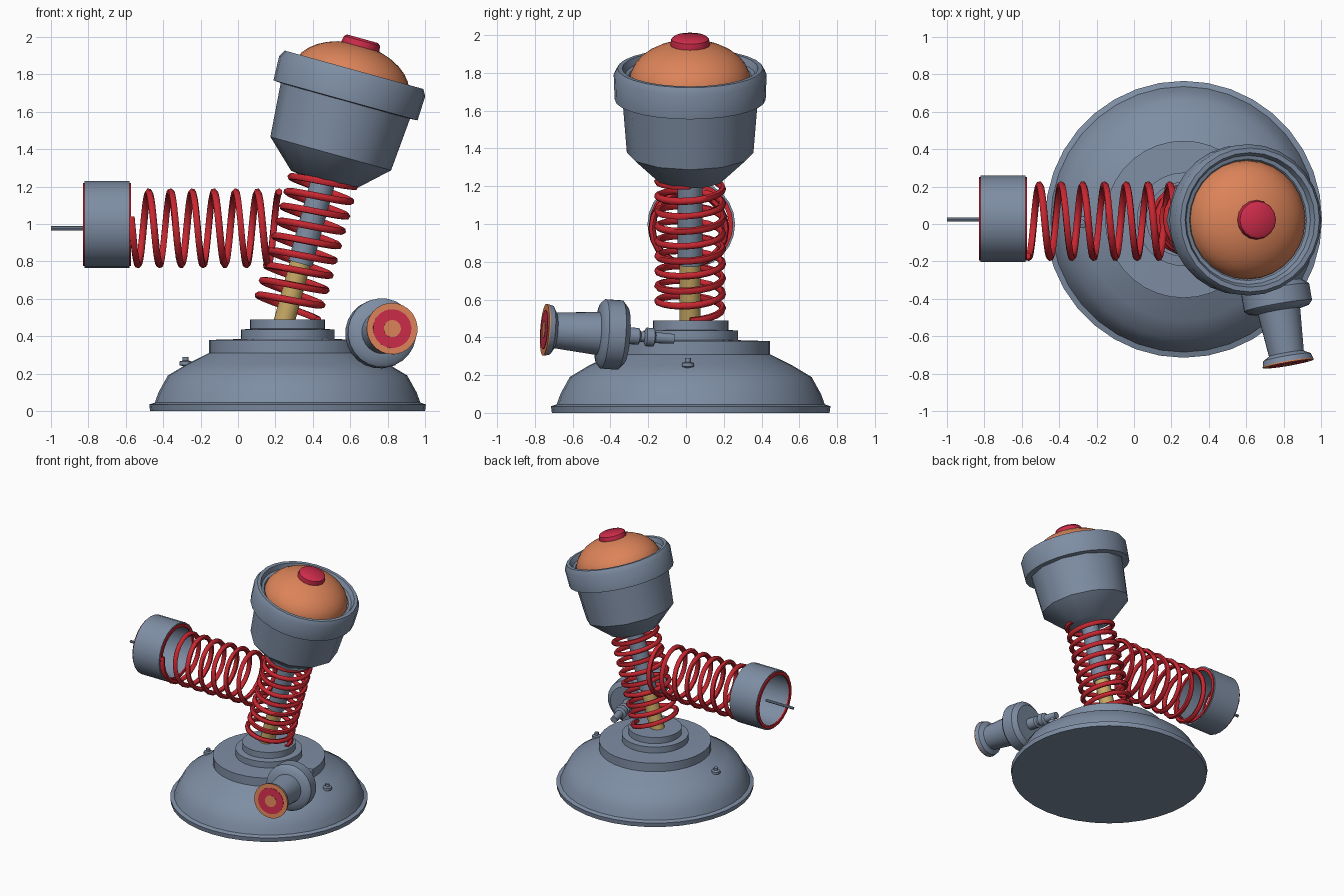
import bpy, bmesh, math
from mathutils import Vector

cube = bpy.data.objects.get("Cube")
if cube:
    bpy.data.objects.remove(cube, do_unlink=True)


def material(name, rgb):
    m = bpy.data.materials.new(name)
    m.use_nodes = True
    m.diffuse_color = (*rgb, 1)
    m.node_tree.nodes["Principled BSDF"].inputs["Base Color"].default_value = (*rgb, 1)
    return m


STEEL = material("blue_grey_metal", (0.21, 0.27, 0.37))
ORANGE = material("orange", (0.72, 0.23, 0.10))
CRIMSON = material("crimson", (0.62, 0.025, 0.07))
RED = material("spring_red", (0.58, 0.02, 0.03))
BRASS = material("brass", (0.58, 0.40, 0.13))


def smooth(ob, angle=40):
    bpy.ops.object.select_all(action="DESELECT")
    ob.select_set(True)
    bpy.context.view_layer.objects.active = ob
    bpy.ops.object.shade_smooth_by_angle(angle=math.radians(angle))


def lathe(name, profile, origin, axis, mat, sides=32, closed=False):
    """Revolve (radius, distance) points around an axis through origin."""
    bm = bmesh.new()
    rings = []
    for r, h in profile:
        n = 1 if r == 0 else sides
        rings.append([bm.verts.new((r * math.cos(math.tau * i / sides),
                                    r * math.sin(math.tau * i / sides), h))
                      for i in range(n)])
    pairs = list(zip(rings, rings[1:]))
    if closed:
        pairs.append((rings[-1], rings[0]))
    for a, b in pairs:
        for i in range(sides):
            j = (i + 1) % sides
            corners = [a[i % len(a)], a[j % len(a)], b[j % len(b)], b[i % len(b)]]
            bm.faces.new(list(dict.fromkeys(corners)))
    bmesh.ops.recalc_face_normals(bm, faces=bm.faces)
    mesh = bpy.data.meshes.new(name)
    bm.to_mesh(mesh)
    bm.free()
    mesh.materials.append(mat)
    ob = bpy.data.objects.new(name, mesh)
    bpy.context.collection.objects.link(ob)
    ob.location = origin
    ob.rotation_mode = "QUATERNION"
    ob.rotation_quaternion = Vector((0, 0, 1)).rotation_difference(Vector(axis))
    smooth(ob)
    return ob


def rod(name, r, a, b, origin, axis, mat, sides=16):
    return lathe(name, [(0, a), (r, a), (r, b), (0, b)], origin, axis, mat, sides)


def spring(name, radius, wire, length, turns, origin, axis, phase=0.0):
    """Coiled wire running along an axis."""
    curve = bpy.data.curves.new(name, "CURVE")
    curve.dimensions = "3D"
    curve.bevel_depth = wire
    curve.bevel_resolution = 1
    curve.use_fill_caps = True
    steps = int(turns * 20)
    line = curve.splines.new("POLY")
    line.points.add(steps)
    for i, p in enumerate(line.points):
        t = i / steps
        a = phase + math.tau * turns * t
        p.co = (radius * math.cos(a), radius * math.sin(a), length * t, 1)
    curve.materials.append(RED)
    ob = bpy.data.objects.new(name, curve)
    bpy.context.collection.objects.link(ob)
    ob.location = origin
    ob.rotation_mode = "QUATERNION"
    ob.rotation_quaternion = Vector((0, 0, 1)).rotation_difference(Vector(axis))
    bpy.ops.object.select_all(action="DESELECT")
    ob.select_set(True)
    bpy.context.view_layer.objects.active = ob
    bpy.ops.object.convert(target="MESH")
    smooth(bpy.context.object, 60)


# Domed base with stepped collar
UP = (0, 0, 1)
lathe("base", [(0, 0), (0.735, 0), (0.74, 0.035), (0.71, 0.045), (0.69, 0.10),
               (0.64, 0.19), (0.54, 0.25), (0.42, 0.31), (0.42, 0.38), (0.25, 0.385),
               (0.25, 0.435), (0.2, 0.44), (0.2, 0.49), (0, 0.49)],
      (0.265, 0.025, 0), UP, STEEL, 36)

# Small bolts on both flanks of the base
for side, x in (("right", -0.28), ("left", 0.81)):
    lathe(side + "_bolt", [(0, 0.20), (0.015, 0.20), (0.015, 0.24), (0.033, 0.245),
                           (0.033, 0.265), (0.016, 0.27), (0.016, 0.29), (0, 0.29)],
          (x, 0.01, 0), UP, STEEL, 10)

# Leaning stem, its spring and the head share one axis
FOOT = Vector((0.25, 0.022, 0.49))
LEAN = Vector((math.sin(math.radians(15.5)), 0, math.cos(math.radians(15.5))))
rod("lower_stem", 0.056, -0.02, 0.34, FOOT, LEAN, BRASS)
rod("upper_stem", 0.066, 0.31, 0.80, FOOT, LEAN, STEEL)
spring("stem_spring", 0.172, 0.019, 0.74, 9, FOOT + LEAN * 0.045, LEAN)

# Cup-shaped head with a raised rim
lathe("head_cup", [(0, 0.75), (0.18, 0.775), (0.335, 0.92), (0.36, 1.23), (0, 1.23)],
      FOOT, LEAN, STEEL, 12)
lathe("head_rim", [(0.33, 1.21), (0.40, 1.215), (0.405, 1.35), (0.385, 1.385),
                   (0.36, 1.385), (0.345, 1.35), (0.325, 1.345), (0.30, 1.31)],
      FOOT, LEAN, STEEL, 28, closed=True)
dome = [(0.32 * math.cos(math.pi * i / 16), 1.32 + 0.205 * math.sin(math.pi * i / 16))
        for i in range(8)]
lathe("dome", [(0, 1.32)] + dome + [(0, 1.525)], FOOT, LEAN, ORANGE, 28)
lathe("top_button", [(0, 1.48), (0.10, 1.48), (0.106, 1.51), (0.10, 1.545),
                     (0.085, 1.557), (0, 1.557)], FOOT, LEAN, CRIMSON, 16)

# Side spring with an open sleeve and a needle
ACROSS = (-1, 0, 0)
spring("side_spring", 0.195, 0.019, 0.79, 6.8, (0.22, 0.015, 0.977), ACROSS)
SLEEVE = (0, 0.028, 0.998)
lathe("sleeve", [(0.232, 0.58), (0.232, 0.82), (0.205, 0.82), (0.205, 0.58)],
      SLEEVE, ACROSS, STEEL, 24, closed=True)
for name, a in (("inner_sleeve_ring", 0.572), ("outer_sleeve_ring", 0.818)):
    lathe(name, [(0.222, a), (0.222, a + 0.012), (0.198, a + 0.012), (0.198, a)],
          SLEEVE, ACROSS, RED, 24, closed=True)
rod("needle", 0.011, 0.75, 1.0, (0, 0.025, 0.977), ACROSS, STEEL, 8)

# Nozzle at the front, pointing outward
BACK = Vector((0.75, -0.32, 0.41))
OUT = Vector((0.17, -0.98, 0.07)).normalized()
lathe("nozzle", [(0, 0), (0.15, 0), (0.185, 0.03), (0.185, 0.12), (0.165, 0.14),
                 (0.115, 0.15), (0.095, 0.38), (0.13, 0.40), (0.138, 0.43), (0, 0.43)],
      BACK, OUT, STEEL, 24)
lathe("nozzle_link", [(0, -0.26), (0.026, -0.26), (0.03, -0.16), (0.05, -0.15),
                      (0.05, -0.11), (0.028, -0.10), (0.028, -0.08), (0.045, -0.07),
                      (0.045, 0.01), (0, 0.01)], BACK, OUT, STEEL, 12)

# Target-like discs on the nozzle face
for i, (name, r, mat) in enumerate((("face_plate", 0.138, ORANGE),
                                    ("face_ring", 0.104, CRIMSON),
                                    ("face_center", 0.046, ORANGE))):
    rod(name, r, 0.428, 0.436 + 0.003 * i, BACK, OUT, mat, 24)
